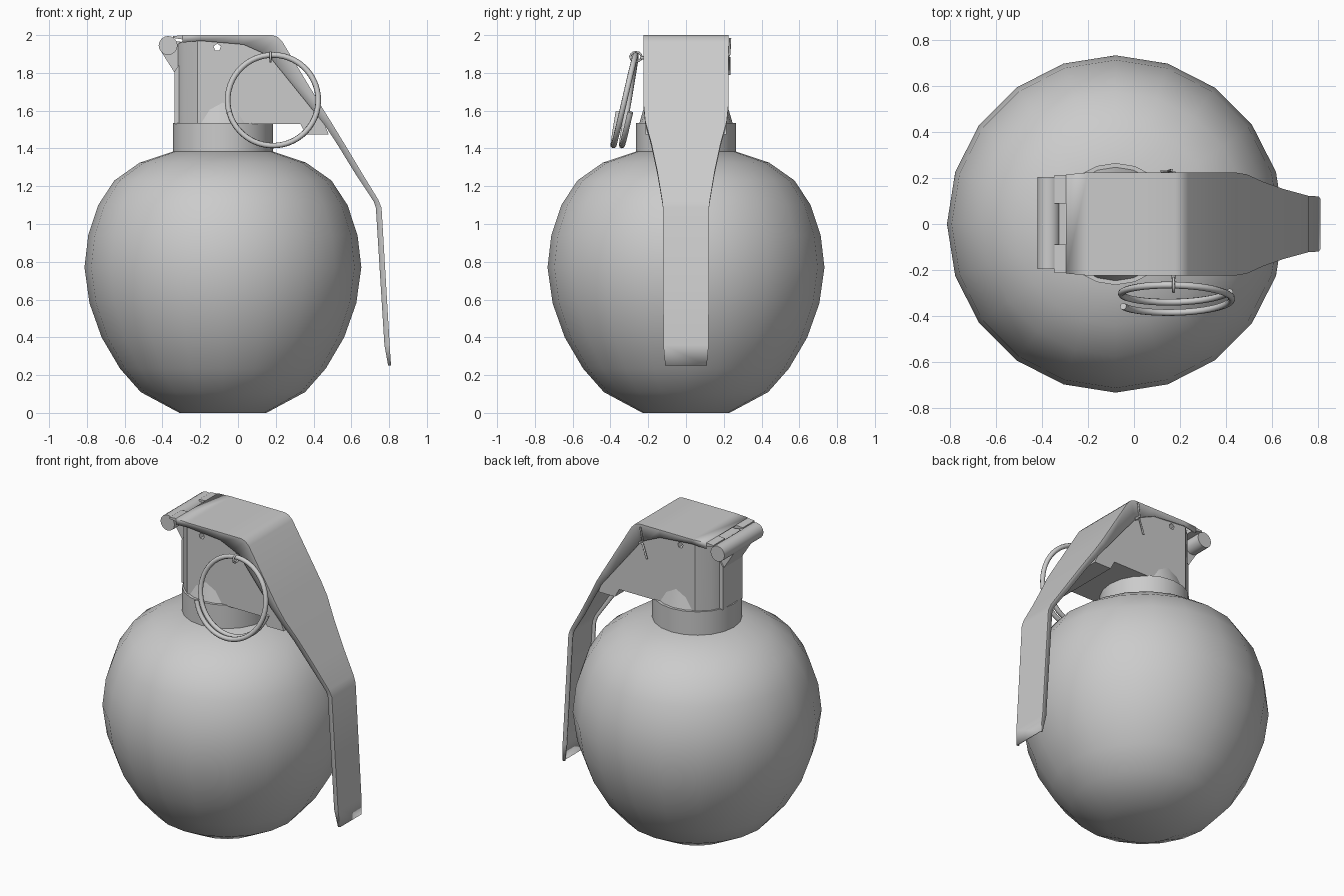
import bpy, bmesh, math

if "Cube" in bpy.data.objects:
    bpy.data.objects.remove(bpy.data.objects["Cube"])

CX = -0.08  # axis of the round body


def finish(name, bm, angle=35, recalc=True):
    if recalc:
        bmesh.ops.recalc_face_normals(bm, faces=bm.faces)
    me = bpy.data.meshes.new(name)
    bm.to_mesh(me)
    bm.free()
    ob = bpy.data.objects.new(name, me)
    bpy.context.collection.objects.link(ob)
    bpy.ops.object.select_all(action='DESELECT')
    ob.select_set(True)
    bpy.context.view_layer.objects.active = ob
    if angle:
        bpy.ops.object.shade_smooth_by_angle(angle=math.radians(angle))
    return ob


def lathe(name, profile, n=20, angle=35):
    bm = bmesh.new()
    rings = [[bm.verts.new((CX + r * math.cos(2 * math.pi * k / n),
                            r * math.sin(2 * math.pi * k / n), z)) for k in range(n)]
             for r, z in profile]
    for a, b in zip(rings, rings[1:]):
        for k in range(n):
            m = (k + 1) % n
            bm.faces.new((a[k], a[m], b[m], b[k]))
    bm.faces.new(rings[0])
    bm.faces.new(rings[-1])
    return finish(name, bm, angle)


def prism(name, low, high, angle=30):
    bm = bmesh.new()
    a = [bm.verts.new(p) for p in low]
    b = [bm.verts.new(p) for p in high]
    bm.faces.new(a)
    bm.faces.new(b)
    for i in range(len(a)):
        j = (i + 1) % len(a)
        bm.faces.new((a[i], a[j], b[j], b[i]))
    return finish(name, bm, angle)


def extrude_xz(name, pts, y0, y1, angle=30):
    return prism(name, [(x, y0, z) for x, z in pts], [(x, y1, z) for x, z in pts], angle)


def circle(cx, cz, r, n):
    return [(cx + r * math.cos(2 * math.pi * k / n + math.pi / 2),
             cz + r * math.sin(2 * math.pi * k / n + math.pi / 2)) for k in range(n)]


def wire(name, pts, radius, cyclic=False):
    cu = bpy.data.curves.new(name, 'CURVE')
    cu.dimensions = '3D'
    cu.bevel_depth = radius
    cu.bevel_resolution = 2
    cu.use_fill_caps = True
    sp = cu.splines.new('POLY')
    sp.points.add(len(pts) - 1)
    for p, q in zip(sp.points, pts):
        p.co = (*q, 1)
    sp.use_cyclic_u = cyclic
    sp.use_smooth = True
    ob = bpy.data.objects.new(name, cu)
    bpy.context.collection.objects.link(ob)
    return ob


# round body, neck collar and tapered neck base
lathe("body", [(.23, 0), (.435, .11), (.545, .235), (.642, .4), (.706, .58), (.733, .77),
               (.713, .94), (.66, 1.1), (.575, 1.23), (.44, 1.325), (.26, 1.385)])
lathe("neck", [(.265, 1.36), (.265, 1.535), (.25, 1.535)])
lathe("neck_cone", [(.248, 1.53), (.21, 1.66)])

# fuze housing with a through hole
housing = extrude_xz("fuze_housing", [(-.215, 1.53), (.33, 1.53), (.36, 1.475), (.48, 1.475),
                                      (.42, 1.62), (.22, 1.965), (.18, 1.985), (-.17, 1.985),
                                      (-.19, 1.97), (-.215, 1.97)], -.215, .215, 0)
cutter = extrude_xz("hole_cutter", circle(-.11, 1.935, .02, 5), -.5, .5, 0)
cutter.hide_render = True
cutter.hide_viewport = True
mod = housing.modifiers.new("hole", 'BOOLEAN')
mod.operation = 'DIFFERENCE'
mod.object = cutter
mod.solver = 'EXACT'

# rounded left end of the housing, top sloping into the hinge
half = [(-.215, .215), (-.286, .15), (-.323, .08), (-.335, 0)]
plan = half + [(x, -y) for x, y in half[-2::-1]]
prism("housing_round_end", [(x, y, 1.53) for x, y in plan],
      [(x, y, 1.97 if x > -.3 else 1.95) for x, y in plan])

# striker column, hinge ear and pin
extrude_xz("striker_column", [(-.335, 1.53), (-.25, 1.53), (-.25, 1.93), (-.335, 1.81)], -.1, .1)
extrude_xz("hinge_ear", [(-.335, 1.8), (-.25, 1.8), (-.25, 1.96), (-.36, 1.97), (-.405, 1.91)],
           -.09, .09)
extrude_xz("hinge_pin", circle(-.37, 1.945, .05, 16), -.195, .205)
for i, s in enumerate((-1, 1)):
    extrude_xz("hinge_tab_%d" % i, [(-.28, 2.0), (-.345, 1.995), (-.345, 1.985), (-.28, 1.975)],
               *sorted((s * .09, s * .212)))

# safety lever: channel section, each station is top x, z, half width, flange x, z
stations = [(-.295, 2.0, .215, -.295, 1.96), (-.2, 2.0, .224, -.2, 1.97),
            (.03, 2.0, .224, .03, 1.95), (.18, 2.0, .224, .12, 1.91),
            (.21, 1.99, .224, .15, 1.895), (.235, 1.965, .224, .18, 1.87),
            (.44, 1.625, .224, .39, 1.61), (.49, 1.545, .216, .455, 1.53),
            (.56, 1.43, .184, .53, 1.415), (.65, 1.28, .152, .622, 1.265),
            (.742, 1.13, .127, .718, 1.12), (.76, 1.085, .122, .73, 1.085),
            (.803, .36, .12, .775, .36), (.81, .25, .11, .795, .25)]
bm = bmesh.new()
rows = [[bm.verts.new(p) for p in ((bx, -w, bz), (x, -w, z), (x, w, z), (bx, w, bz))]
        for x, z, w, bx, bz in stations]
for a, b in zip(rows, rows[1:]):
    for j in range(3):
        bm.faces.new((a[j], b[j], b[j + 1], a[j + 1]))
lever = finish("safety_lever", bm, 35, False)
sol = lever.modifiers.new("thickness", 'SOLIDIFY')
sol.thickness = .008
sol.offset = -1

# split pull ring, tilted outwards, about one and a half turns
pts = []
for k in range(73):
    a = math.radians(195 + 510 * k / 72)
    z = 1.655 + .24 * math.sin(a)
    turn = (a - math.radians(270)) / (2 * math.pi)
    pts.append((.185 + .24 * math.cos(a), -.265 - (1.9 - z) * .2 + .045 * (turn - .5), z))
wire("pull_ring", pts, .015)

# cotter pin: eye, shank and splayed legs
wire("pin_eye", [(.172, -.265 + .03 * math.cos(t * math.pi / 6), 1.885 + .025 * math.sin(t * math.pi / 6))
                 for t in range(12)], .006, True)
wire("pin_shank", [(.172, -.24, 1.88), (.172, .228, 1.88)], .009)
wire("pin_leg_upper", [(.172, .22, 1.88), (.15, .23, 1.9), (.165, .234, 1.985)], .006)
wire("pin_leg_lower", [(.172, .22, 1.88), (.15, .23, 1.88), (.12, .23, 1.79)], .006)
